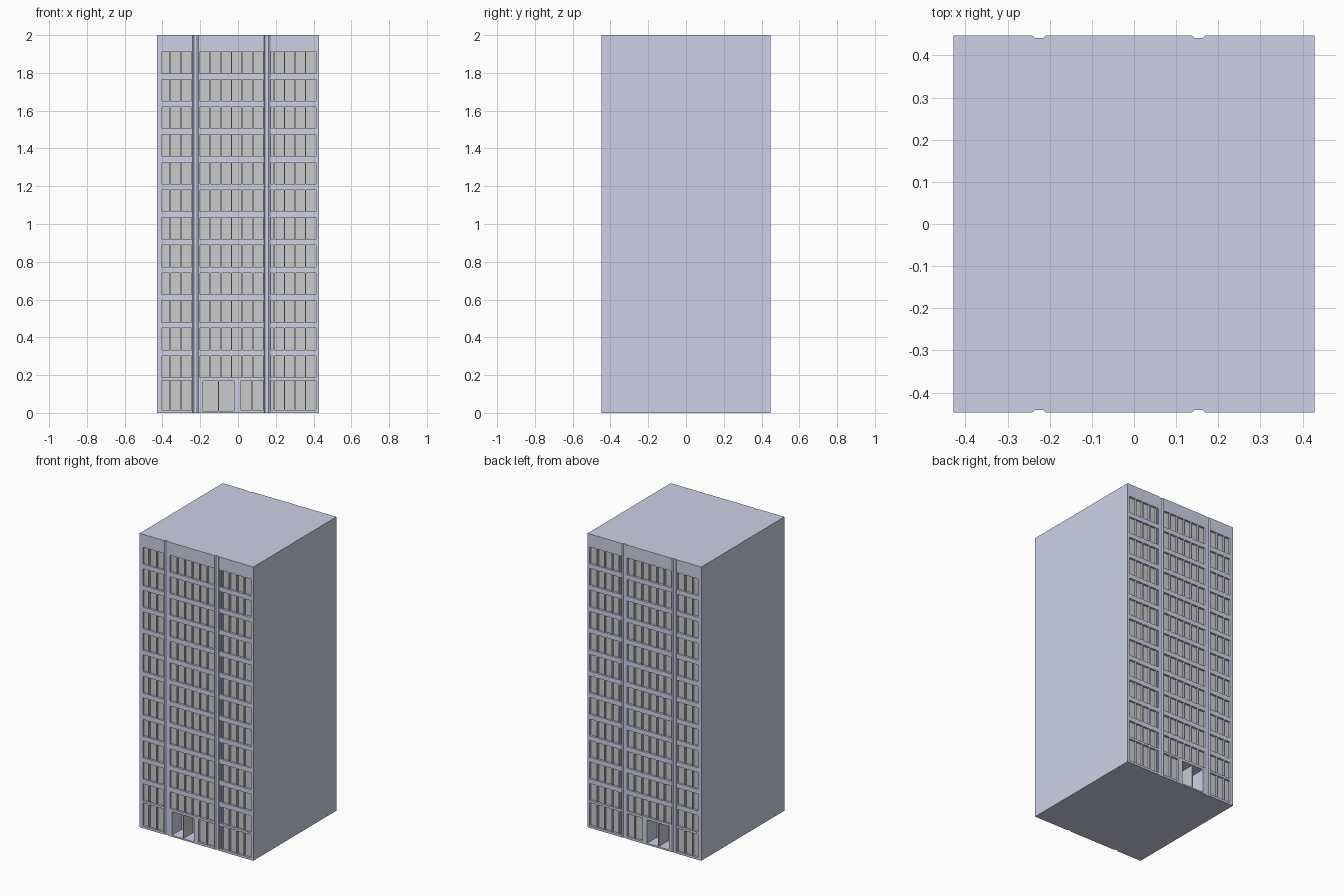
import bpy, bmesh

if "Cube" in bpy.data.objects:
    bpy.data.objects.remove(bpy.data.objects["Cube"])

HX, HY, H = 0.428, 0.447, 2.0
RECESS, MULLION, DOOR_DEPTH = 0.016, 0.007, 0.11


def material(name, rgb):
    m = bpy.data.materials.new(name)
    m.diffuse_color = (*rgb, 1)
    m.use_nodes = True
    m.node_tree.nodes["Principled BSDF"].inputs["Base Color"].default_value = m.diffuse_color
    return m


WALL = material("wall_paint", (0.62, 0.64, 0.80))
GLASS = material("grey_glass", (0.69, 0.69, 0.69))


def add_box(bm, x0, x1, y0, y1, z0, z1):
    vs = [bm.verts.new((x, y, z)) for z in (z0, z1)
          for x, y in ((x0, y0), (x1, y0), (x1, y1), (x0, y1))]
    for f in ((3, 2, 1, 0), (4, 5, 6, 7), (0, 1, 5, 4),
              (1, 2, 6, 5), (2, 3, 7, 6), (3, 0, 4, 7)):
        bm.faces.new([vs[i] for i in f])


def both_sides(bm, x0, x1, d0, d1, z0, z1):
    """Box between two depths behind the facade, on the front and the back."""
    add_box(bm, x0, x1, -HY + d0, -HY + d1, z0, z1)
    add_box(bm, x0, x1, HY - d1, HY - d0, z0, z1)


def finish(bm, name, mat):
    bmesh.ops.recalc_face_normals(bm, faces=bm.faces)
    me = bpy.data.meshes.new(name)
    bm.to_mesh(me)
    bm.free()
    me.materials.append(mat)
    ob = bpy.data.objects.new(name, me)
    bpy.context.collection.objects.link(ob)
    return ob


# Tower body: plan outline with shallow vertical grooves, extruded
front = [(-HX, -HY)]
for c in (-0.225, 0.153):
    front += [(c - 0.016, -HY), (c - 0.009, -HY + 0.006),
              (c + 0.009, -HY + 0.006), (c + 0.016, -HY)]
front.append((HX, -HY))
outline = front + [(x, -y) for x, y in reversed(front)]
bm = bmesh.new()
base = bm.faces.new([bm.verts.new((x, y, 0)) for x, y in outline])
ext = bmesh.ops.extrude_face_region(bm, geom=[base], use_keep_orig=True)
bmesh.ops.translate(bm, vec=(0, 0, H),
                    verts=[v for v in ext["geom"] if isinstance(v, bmesh.types.BMVert)])
tower = finish(bm, "tower_body", WALL)

# Window layout: mullion positions for each bay, and floor rows
left = [-0.407, -0.36, -0.302, -0.243]
centre = [-0.204 + i * 0.0565 for i in range(7)]
right = [0.171, 0.19, 0.246, 0.302, 0.357, 0.416]
lobby = [0.012, 0.075, 0.135]
rows = [(0.015, 0.172, (left, lobby, right))]
rows += [(0.187 + i * 0.1464, 0.302 + i * 0.1464, (left, centre, right)) for i in range(12)]

cut, glass = bmesh.new(), bmesh.new()
for z0, z1, bays in rows:
    for bay in bays:
        for a, b in zip(bay, bay[1:]):
            a, b = a + MULLION / 2, b - MULLION / 2
            both_sides(cut, a, b, -0.02, RECESS, z0, z1)
            both_sides(glass, a, b, RECESS - 0.002, RECESS + 0.002, z0, z1)

# Entrance recess with its glass back panels and central divider
DX0, DX1, DZ0, DZ1 = -0.185, -0.02, 0.01, 0.17
MID = (DX0 + DX1) / 2
both_sides(cut, DX0, DX1, -0.02, DOOR_DEPTH, DZ0, DZ1)
doors = bmesh.new()
both_sides(doors, DX0, DX1, DOOR_DEPTH - 0.004, DOOR_DEPTH + 0.002, DZ0, DZ1)
both_sides(doors, MID - 0.003, MID + 0.003, 0.004, DOOR_DEPTH - 0.004, DZ0, DZ1)

# Carve the openings
cutter = finish(cut, "opening_cutter", WALL)
cutter.hide_render = True
mod = tower.modifiers.new("openings", "BOOLEAN")
mod.operation = "DIFFERENCE"
mod.solver = "EXACT"
mod.object = cutter
bpy.context.view_layer.objects.active = tower
bpy.ops.object.modifier_apply(modifier=mod.name)
bpy.data.objects.remove(cutter)

finish(glass, "window_panes", GLASS)
finish(doors, "entrance_doors", GLASS)
